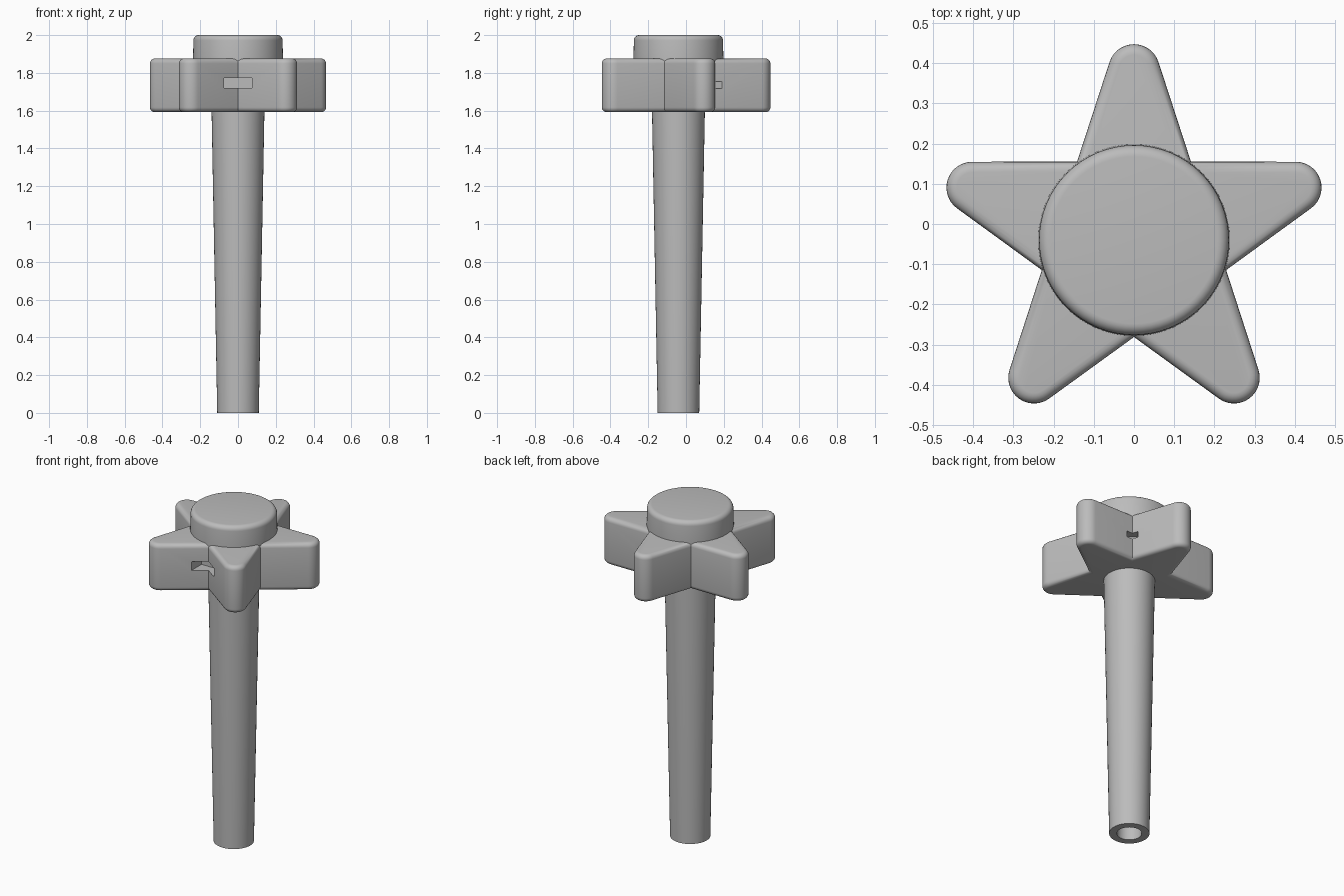
import bpy
import bmesh
from math import cos, sin, radians, pi
from mathutils import Matrix, Vector

cube = bpy.data.objects.get("Cube")
if cube:
    bpy.data.objects.remove(cube)

CENTRE_Y = -0.04          # axis shared by the column, star and cap
STAR_BOTTOM, STAR_TOP = 1.592, 1.876

grey = bpy.data.materials.new("plain_grey")
grey.use_nodes = True
colour = (0.5, 0.5, 0.5, 1)
grey.diffuse_color = colour
grey.node_tree.nodes["Principled BSDF"].inputs["Base Color"].default_value = colour


def make_object(name, bm):
    bmesh.ops.recalc_face_normals(bm, faces=bm.faces)
    mesh = bpy.data.meshes.new(name)
    bm.to_mesh(mesh)
    bm.free()
    mesh.materials.append(grey)
    obj = bpy.data.objects.new(name, mesh)
    bpy.context.collection.objects.link(obj)
    return obj


def smooth(obj):
    bpy.ops.object.select_all(action="DESELECT")
    obj.select_set(True)
    bpy.context.view_layer.objects.active = obj
    bpy.ops.object.shade_smooth_by_angle(angle=radians(32))


def lathe(name, profile, steps=64):
    """Spin a (radius, height) profile about the shared axis."""
    bm = bmesh.new()
    verts = [bm.verts.new((r, CENTRE_Y, z)) for r, z in profile]
    edges = [bm.edges.new(pair) for pair in zip(verts, verts[1:])]
    bmesh.ops.spin(bm, geom=verts + edges, cent=(0, CENTRE_Y, 0),
                   axis=(0, 0, 1), angle=2 * pi, steps=steps)
    bmesh.ops.remove_doubles(bm, verts=bm.verts, dist=0.0001)
    obj = make_object(name, bm)
    smooth(obj)
    return obj


def star(name, tip_distance=0.423, tip_radius=0.064, notch=0.241, bevel=0.026):
    """Five-armed slab with round tips and softened rims."""
    bm = bmesh.new()
    outline = []
    for arm in range(5):
        a = radians(90 + 72 * arm)
        for i in range(15):
            # each tip turns from one straight flank to the other
            t = a + radians(-72 + 144 * i / 14)
            outline.append((tip_distance * cos(a) + tip_radius * cos(t),
                            tip_distance * sin(a) + tip_radius * sin(t)))
        b = a + radians(36)
        outline.append((notch * cos(b), notch * sin(b)))
    base = bm.faces.new([bm.verts.new((x, y + CENTRE_Y, STAR_BOTTOM))
                         for x, y in outline])
    new = bmesh.ops.extrude_face_region(bm, geom=[base])["geom"]
    bmesh.ops.translate(bm, vec=(0, 0, STAR_TOP - STAR_BOTTOM),
                        verts=[v for v in new if isinstance(v, bmesh.types.BMVert)])
    bmesh.ops.recalc_face_normals(bm, faces=bm.faces)
    rims = [e for e in bm.edges if abs(e.verts[0].co.z - e.verts[1].co.z) < 0.001]
    bmesh.ops.bevel(bm, geom=rims, offset=bevel, segments=5,
                    profile=0.5, affect="EDGES")
    return make_object(name, bm)


def cut_slot(target, angle, width, low, high, inner):
    """Cut a box-shaped slot into the notch that faces the given angle."""
    outer = 0.36
    bm = bmesh.new()
    bmesh.ops.create_cube(bm, size=1)
    bmesh.ops.scale(bm, vec=(outer - inner, width, high - low), verts=bm.verts)
    bmesh.ops.translate(bm, vec=((outer + inner) / 2, 0, (low + high) / 2),
                        verts=bm.verts)
    turn = Matrix.Translation(Vector((0, CENTRE_Y, 0))) @ Matrix.Rotation(radians(angle), 4, "Z")
    bmesh.ops.transform(bm, matrix=turn, verts=bm.verts)
    cutter = make_object("slot_cutter", bm)
    cutter.hide_render = True
    mod = target.modifiers.new("slot", "BOOLEAN")
    mod.operation = "DIFFERENCE"
    mod.solver = "EXACT"
    mod.object = cutter
    bpy.context.view_layer.objects.active = target
    bpy.ops.object.modifier_apply(modifier=mod.name)
    bpy.data.objects.remove(cutter)


# Hollow tapered column
lathe("column", [(0, 1.5), (0.068, 1.5), (0.068, 0), (0.11, 0),
                 (0.14, 1.6), (0.14, 1.62), (0, 1.62)])

# Star-shaped grip with a wide front slot and a small rear one
grip = star("star_grip")
cut_slot(grip, -90, 0.15, 1.72, 1.772, 0.2)
cut_slot(grip, 54, 0.06, 1.718, 1.754, 0.2)
smooth(grip)

# Round cap with a softened top rim
rim = 0.028
arc = [(0.236 - rim + rim * cos(t), 2 - rim + rim * sin(t))
       for t in (pi / 2 * i / 6 for i in range(7))]
lathe("cap", [(0, 1.85), (0.238, 1.85), (0.238, 1.88)] + arc + [(0, 2)])
